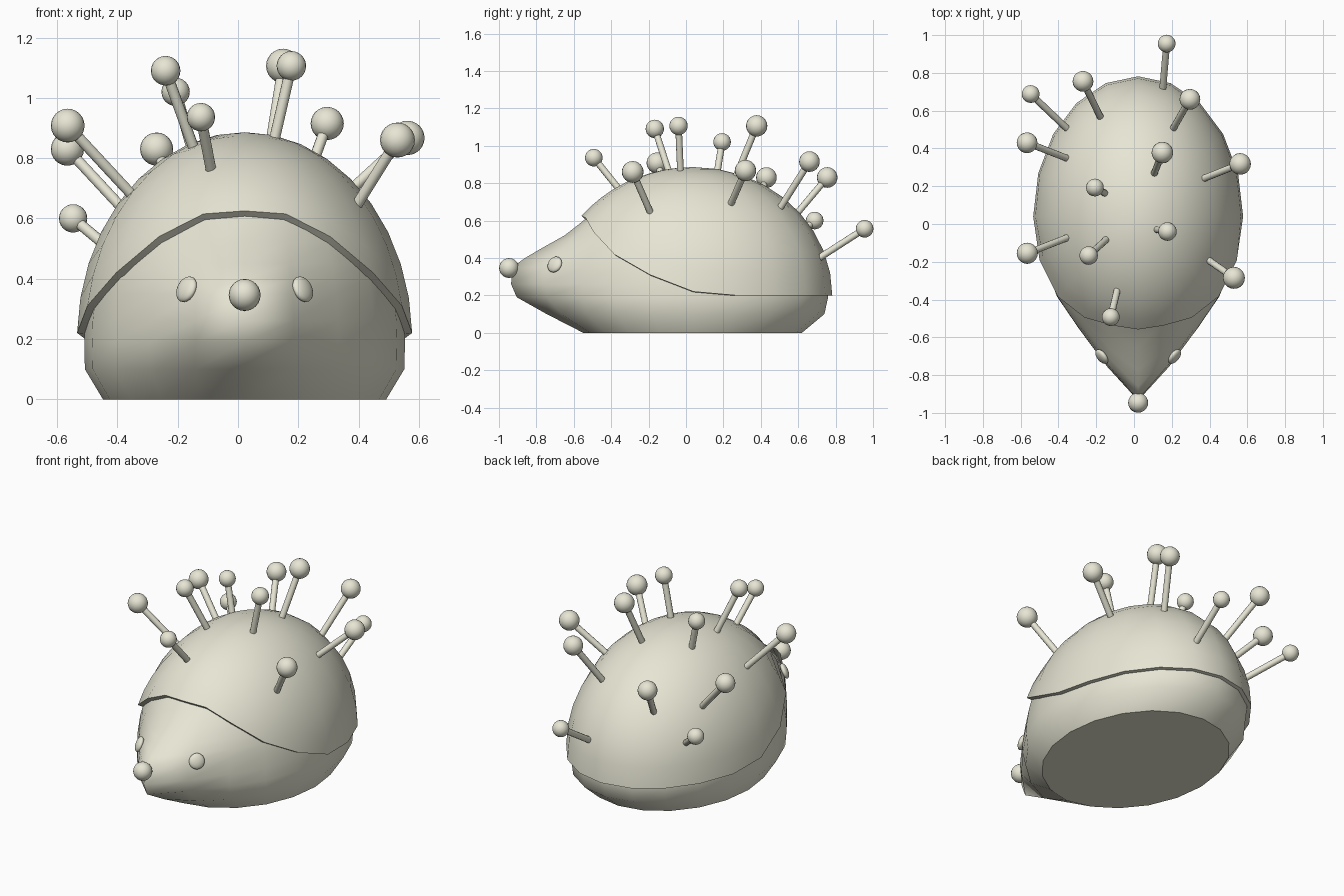
import bpy, bmesh, math
from mathutils import Vector

if "Cube" in bpy.data.objects:
    bpy.data.objects.remove(bpy.data.objects["Cube"])

SEG = 20
CX, CY, CZ = 0.022, 0.04, 0.2      # centre of the domed body

cream = bpy.data.materials.new("cream")
cream.diffuse_color = (.80, .79, .66, 1)
cream.use_nodes = True
cream.node_tree.nodes["Principled BSDF"].inputs["Base Color"].default_value = cream.diffuse_color


def smooth(ob, angle):
    bpy.ops.object.select_all(action='DESELECT')
    ob.select_set(True)
    bpy.context.view_layer.objects.active = ob
    bpy.ops.object.shade_smooth_by_angle(angle=math.radians(angle))


def make_object(name, bm, angle=None):
    bmesh.ops.recalc_face_normals(bm, faces=bm.faces)
    for f in bm.faces:
        f.smooth = True
    mesh = bpy.data.meshes.new(name)
    bm.to_mesh(mesh)
    bm.free()
    mesh.materials.append(cream)
    ob = bpy.data.objects.new(name, mesh)
    bpy.context.collection.objects.link(ob)
    if angle:
        smooth(ob, angle)
    return ob


def loft(rings, pole=None, floor=False):
    bm = bmesh.new()
    rows = [[bm.verts.new(p) for p in r] for r in rings]
    for a, b in zip(rows, rows[1:]):
        for i in range(SEG):
            j = (i + 1) % SEG
            bm.faces.new((a[i], a[j], b[j], b[i]))
    if pole:
        top = bm.verts.new(pole)
        for i in range(SEG):
            bm.faces.new((rows[-1][i], rows[-1][(i + 1) % SEG], top))
    if floor:
        bm.faces.new(rows[0])
    return bm


# body with pulled-out snout: (z, front y) of the nose profile
profile = [(0, -.55), (.1, -.745), (.19, -.905), (.26, -.935), (.35, -.93),
           (.4, -.86), (.45, -.775), (.52, -.65), (.59, -.56), (.72, None), (.82, None)]
low = {0: (.47, .58), .1: (.53, .70)}
rings = []
for z, front in profile:
    s = math.sqrt(1 - ((z - CZ) / .665) ** 2)
    bx, by = low.get(z, (.532 * s, .72 * s))
    pull = (CY - by) - front if front is not None else 0
    ring = []
    for i in range(SEG):
        t = 2 * math.pi * i / SEG
        w = {0: 1, 1: .44, 2: .06}.get(min(i, SEG - i), 0)
        ring.append((CX + bx * math.sin(t), CY - by * math.cos(t) - pull * w, z))
    rings.append(ring)
body = make_object("body", loft(rings, (CX, CY, .85), True))
for p in body.data.polygons:
    if len(p.vertices) > 4:
        p.use_smooth = False

# padded shell whose lower edge sweeps up over the face
A, B, B_FRONT, C = .556, .742, .762, .686
edge = [.625, .615, .54, .42, .31, .22] + [.2] * 5
N = 9
rings = []
for k in range(N):
    ring = []
    for i in range(SEG):
        t = 2 * math.pi * i / SEG
        e0 = math.asin((edge[min(i, SEG - i)] - CZ) / C)
        e = e0 + (math.pi / 2 - e0) * k / N
        b = B_FRONT if math.cos(t) > .01 else B
        ring.append((CX + A * math.cos(e) * math.sin(t),
                     CY - b * math.cos(e) * math.cos(t), CZ + C * math.sin(e)))
    rings.append(ring)
shell = make_object("shell", loft(rings, (CX, CY, CZ + C)))
solid = shell.modifiers.new("thickness", 'SOLIDIFY')
solid.thickness = .035
solid.offset = -1
bpy.context.view_layer.objects.active = shell
bpy.ops.object.modifier_apply(modifier=solid.name)
smooth(shell, 40)


def ball(name, loc, r, flat=1, normal=(0, 0, 1)):
    bm = bmesh.new()
    bmesh.ops.create_uvsphere(bm, u_segments=20, v_segments=12, radius=r)
    bmesh.ops.scale(bm, vec=(1, 1, flat), verts=bm.verts)
    ob = make_object(name, bm)
    ob.location = loc
    ob.rotation_euler = Vector(normal).to_track_quat('Z', 'Y').to_euler()
    return ob


# nose and eyes
ball("nose", (CX, -.946, .346), .053)
for side, label in ((-1, "left"), (1, "right")):
    ball("eye_" + label, (CX + side * .193, -.702, .365), .045, .45, (side * .72, -.58, .36))

# pins: head x, y, z, base x, y, head radius
pins = [
    (.173, .955, .556, .153, .725, .047), (-.27, .755, .83, -.18, .57, .055),
    (-.547, .688, .60, -.36, .51, .047), (.296, .66, .915, .21, .51, .055),
    (-.566, .43, .83, -.36, .35, .055), (.15, .378, 1.106, .108, .27, .057),
    (.562, .318, .867, .375, .243, .057), (-.207, .193, 1.02, -.155, .164, .047),
    (.177, -.04, 1.106, .123, -.03, .049), (-.565, -.155, .908, -.36, -.075, .056),
    (-.24, -.167, 1.09, -.15, -.085, .049), (.529, -.285, .86, .40, -.195, .058),
    (-.123, -.493, .936, -.09, -.355, .047),
]
for n, (x, y, z, bx, by, r) in enumerate(pins, 1):
    bz = CZ + C * math.sqrt(1 - ((bx - CX) / A) ** 2 - ((by - CY) / B) ** 2)
    head, base = Vector((x, y, z)), Vector((bx, by, bz))
    d = (head - base).normalized()
    base -= d * .06
    ball(f"pin_head_{n}", head, r)
    bm = bmesh.new()
    bmesh.ops.create_cone(bm, cap_ends=True, segments=12, radius1=.018, radius2=.018,
                          depth=(head - base).length)
    shaft = make_object(f"pin_shaft_{n}", bm, 40)
    shaft.location = (head + base) / 2
    shaft.rotation_euler = d.to_track_quat('Z', 'Y').to_euler()
